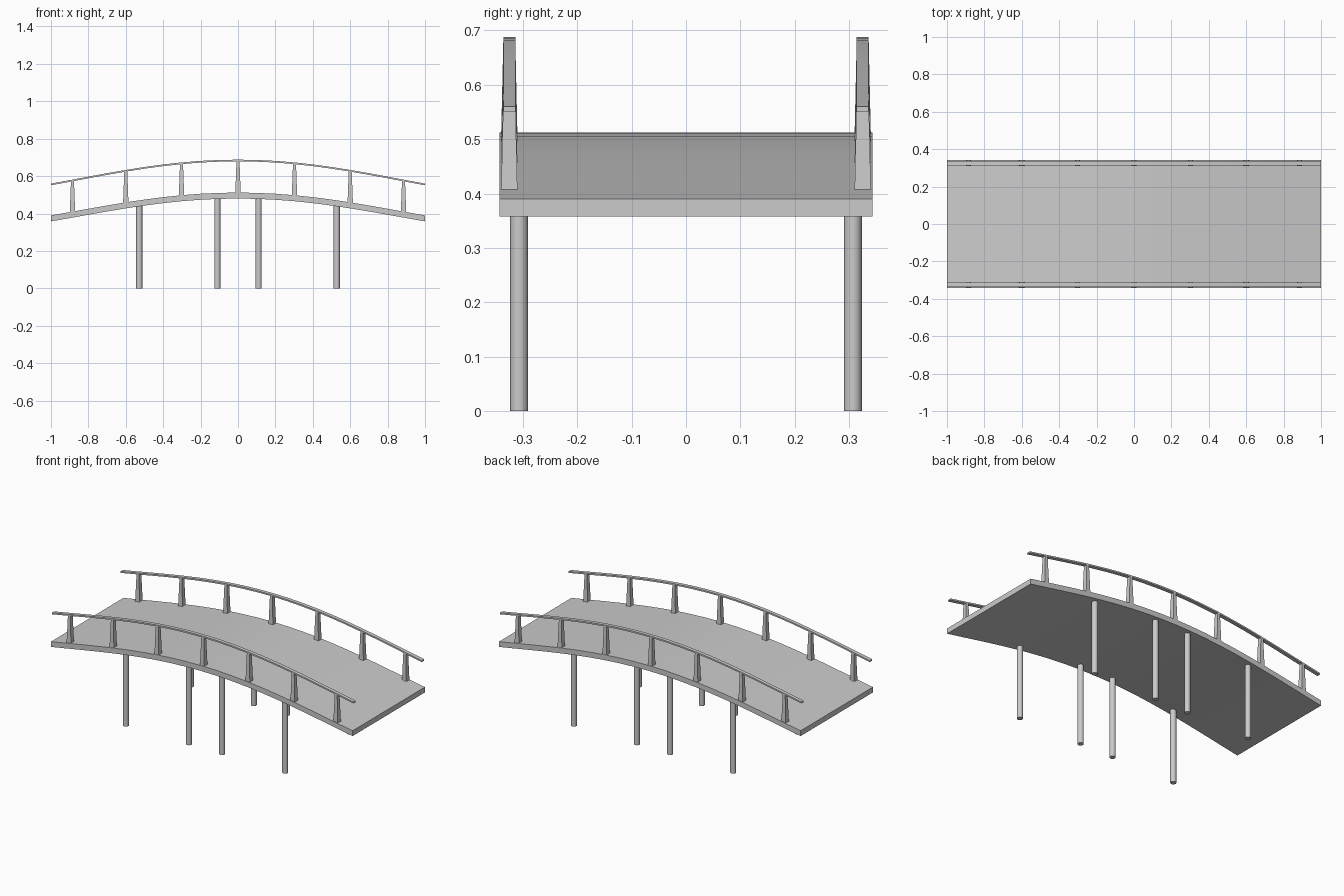
import bpy, bmesh, math

if "Cube" in bpy.data.objects:
    bpy.data.objects.remove(bpy.data.objects["Cube"])

N = 20


def arc(x, crown, drop):
    # gentle arch, straighter towards the ends
    return crown - drop * (1.3 * x**2 - 0.3 * x**4)


def make(name, bm):
    bmesh.ops.recalc_face_normals(bm, faces=bm.faces)
    mesh = bpy.data.meshes.new(name)
    bm.to_mesh(mesh)
    bm.free()
    ob = bpy.data.objects.new(name, mesh)
    bpy.context.collection.objects.link(ob)
    return ob


def arched_strip(name, y0, y1, crown, drop, thick):
    bm = bmesh.new()
    rings = []
    for i in range(N + 1):
        x = -1 + 2 * i / N
        z = arc(x, crown, drop)
        rings.append([bm.verts.new(p) for p in
                      ((x, y0, z - thick), (x, y1, z - thick), (x, y1, z), (x, y0, z))])
    for a, b in zip(rings, rings[1:]):
        for k in range(4):
            j = (k + 1) % 4
            bm.faces.new((a[k], a[j], b[j], b[k]))
    bm.faces.new(rings[0])
    bm.faces.new(rings[-1])
    return make(name, bm)


def tapered_post(name, x, y):
    bm = bmesh.new()
    bmesh.ops.create_cube(bm, size=1)
    z0 = arc(x, 0.512, 0.122) - 0.005
    z1 = arc(x, 0.688, 0.128) - 0.005
    for v in bm.verts:
        top = v.co.z > 0
        wx, wy = (0.016, 0.022) if top else (0.029, 0.03)
        v.co = (x + v.co.x * wx, y + v.co.y * wy, z1 if top else z0)
    return make(name, bm)


def pillar(name, x, y):
    h = arc(x, 0.512, 0.122) - 0.02
    bpy.ops.mesh.primitive_cylinder_add(vertices=12, radius=0.0165, depth=h,
                                        location=(x, y, h / 2))
    ob = bpy.context.object
    ob.name = name
    bpy.ops.object.shade_smooth_by_angle(angle=math.radians(40))


# Arched deck
arched_strip("deck", -0.343, 0.343, 0.512, 0.122, 0.032)

for s, side in ((-1, "front"), (1, "back")):
    # Handrail
    arched_strip(side + "_handrail", s * 0.325 - 0.011, s * 0.325 + 0.011, 0.688, 0.128, 0.009)
    # Railing posts
    for x in (-0.885, -0.6, -0.302, 0, 0.302, 0.6, 0.885):
        tapered_post(side + "_railing_post", x, s * 0.325)
    # Support pillars
    for x in (-0.528, -0.11, 0.11, 0.528):
        pillar(side + "_support_pillar", x, s * 0.307)
